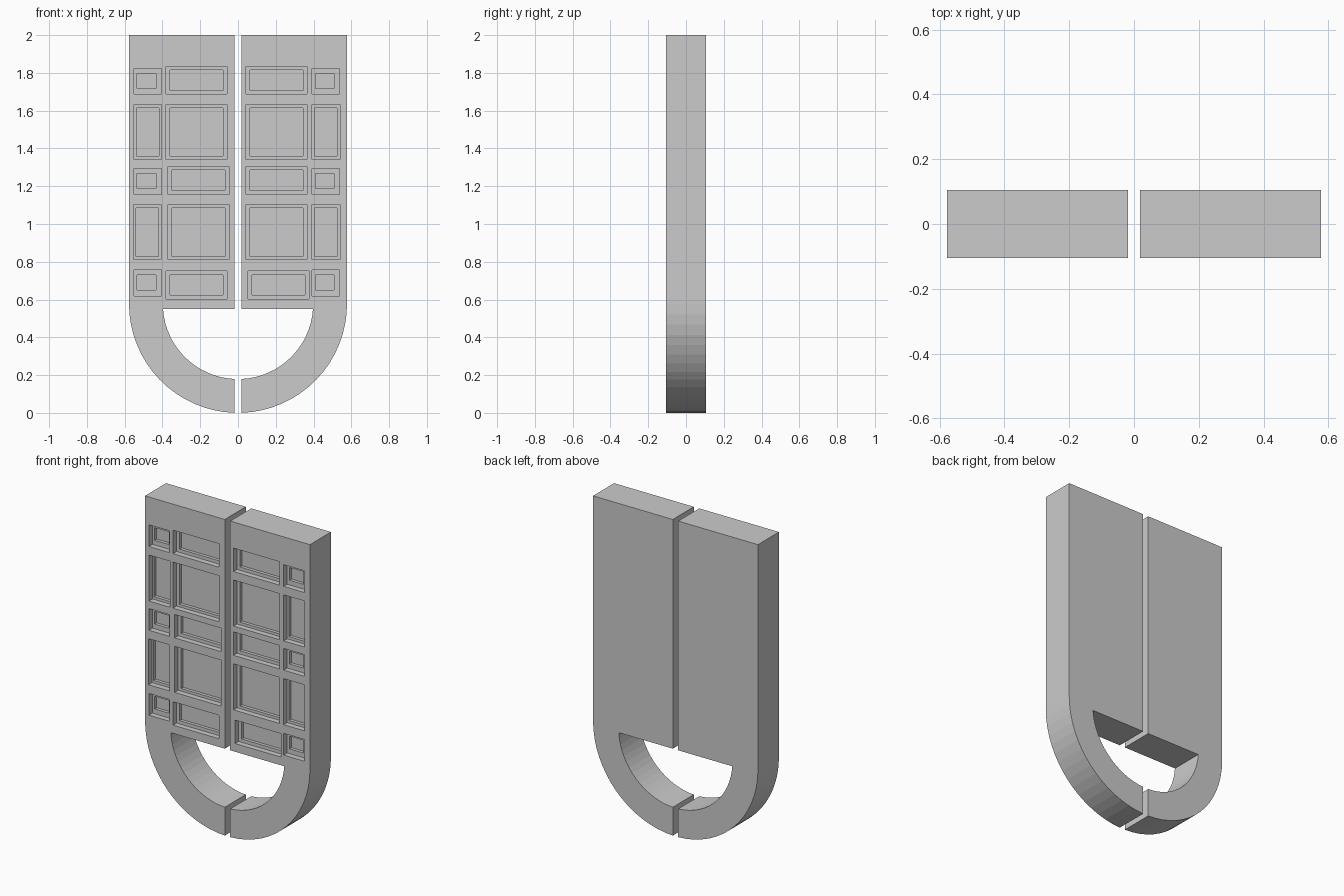
import bpy, bmesh, math

if "Cube" in bpy.data.objects:
    bpy.data.objects.remove(bpy.data.objects["Cube"])

R, r = 0.577, 0.398        # outer and inner radius of the lower arch
GAP, T = 0.019, 0.105      # half gap between doors, half thickness
DOOR_Z, TOP, SEG = 0.55, 2.0, 16
STEP1, STEP2 = 0.035, 0.055   # depths of the two recess steps

# panel type: outer width, height, inner offset x, z, inner width, height
TYPES = {
    "small": (0.145, 0.137, 0.016, 0.030, 0.100, 0.080),
    "wide":  (0.323, 0.148, 0.021, 0.021, 0.281, 0.108),
    "tall":  (0.146, 0.291, 0.012, 0.017, 0.120, 0.256),
    "big":   (0.323, 0.291, 0.021, 0.017, 0.281, 0.256),
}
# rows from top to bottom: outer type, inner type, bottom z of each
ROWS = [("small", 1.687, "wide", 1.687), ("tall", 1.342, "big", 1.342),
        ("small", 1.157, "wide", 1.157), ("tall", 0.812, "big", 0.812),
        ("small", 0.620, "wide", 0.602)]
# left edges of the panels in each row: (outer column, inner column)
LEFT_X = [(-0.550, -0.381), (-0.550, -0.381), (-0.550, -0.370),
          (-0.553, -0.370), (-0.550, -0.381)]
RIGHT_X = [(0.393, 0.042), (0.393, 0.042), (0.393, 0.042),
           (0.393, 0.042), (0.393, 0.053)]


def finish(name, bm):
    bmesh.ops.recalc_face_normals(bm, faces=bm.faces)
    me = bpy.data.meshes.new(name)
    bm.to_mesh(me)
    bm.free()
    ob = bpy.data.objects.new(name, me)
    bpy.context.collection.objects.link(ob)
    return ob


def arc(rad, a0, a1):
    return [(rad * math.cos(a0 + (a1 - a0) * i / SEG),
             R + rad * math.sin(a0 + (a1 - a0) * i / SEG)) for i in range(SEG + 1)]


def slab(name, side):
    # door leaf with its half of the arch, as one extruded profile
    pts = [(GAP, TOP), (R, TOP)]
    pts += arc(R, 0, -math.acos(GAP / R))
    pts += arc(r, -math.acos(GAP / r), -math.asin((R - DOOR_Z) / r))
    pts.append((GAP, DOOR_Z))
    bm = bmesh.new()
    face = bm.faces.new([bm.verts.new((side * x, -T, z)) for x, z in pts])
    ext = bmesh.ops.extrude_face_region(bm, geom=[face])
    moved = [v for v in ext["geom"] if isinstance(v, bmesh.types.BMVert)]
    bmesh.ops.translate(bm, verts=moved, vec=(0, 2 * T, 0))
    return finish(name, bm)


def cutters(name, columns, inner, depth):
    # one box per panel, reaching from in front of the door to the given depth
    bm = bmesh.new()
    for xs, (ta, za, tb, zb) in zip(columns, ROWS):
        for kind, x, z in ((ta, xs[0], za), (tb, xs[1], zb)):
            w, h, ox, oz, iw, ih = TYPES[kind]
            if inner:
                x, z, w, h = x + ox, z + oz, iw, ih
            verts = bmesh.ops.create_cube(bm, size=1)["verts"]
            bmesh.ops.scale(bm, verts=verts, vec=(w, depth + 0.1, h))
            bmesh.ops.translate(bm, verts=verts,
                                vec=(x + w / 2, -T + (depth - 0.1) / 2, z + h / 2))
    ob = finish(name, bm)
    ob.hide_render = True
    return ob


for name, side, columns in (("left_door", -1, LEFT_X), ("right_door", 1, RIGHT_X)):
    door = slab(name, side)
    bpy.context.view_layer.objects.active = door
    # stepped recesses: wide shallow cut, then a smaller deeper one
    for inner, depth in ((False, STEP1), (True, STEP2)):
        cut = cutters(name + "_cutter", columns, inner, depth)
        mod = door.modifiers.new("recess", 'BOOLEAN')
        mod.operation = 'DIFFERENCE'
        mod.solver = 'EXACT'
        mod.object = cut
        bpy.ops.object.modifier_apply(modifier=mod.name)
        bpy.data.objects.remove(cut)
